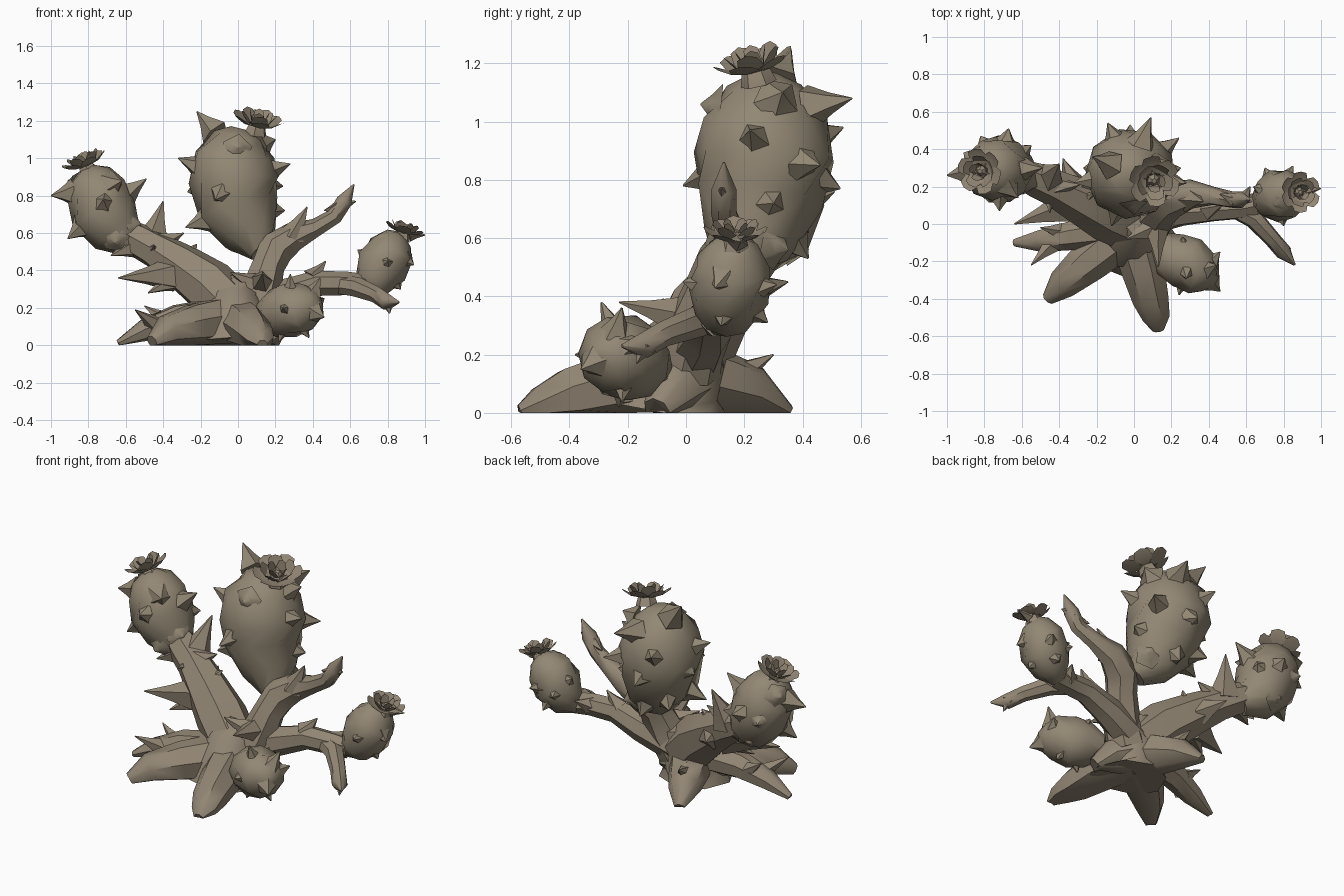
import bpy, bmesh, math
from mathutils import Vector, Matrix


def material(name, col):
    m = bpy.data.materials.new(name)
    m.diffuse_color = (*col, 1)
    return m


STEM = material("stem", (0.29, 0.24, 0.175))
BULB = material("bulb", (0.29, 0.245, 0.175))
PETAL = material("petal", (0.29, 0.24, 0.175))


def finish(name, bm, mat, angle=50):
    for v in bm.verts:
        v.co.z = max(v.co.z, 0.0)
    bmesh.ops.recalc_face_normals(bm, faces=bm.faces)
    me = bpy.data.meshes.new(name)
    bm.to_mesh(me)
    bm.free()
    me.materials.append(mat)
    ob = bpy.data.objects.new(name, me)
    bpy.context.collection.objects.link(ob)
    bpy.ops.object.select_all(action='DESELECT')
    ob.select_set(True)
    bpy.context.view_layer.objects.active = ob
    bpy.ops.object.shade_smooth_by_angle(angle=math.radians(angle))
    return ob


def loft(bm, path, sides):
    """Sweep rings along (x, y, z, radius) points, frame carried along the path."""
    pts = [Vector(p[:3]) for p in path]
    rings = []
    t0 = (pts[1] - pts[0]).normalized()
    u = t0.orthogonal().normalized()
    for i, p in enumerate(pts):
        t = (pts[min(i + 1, len(pts) - 1)] - pts[max(i - 1, 0)]).normalized()
        u = t0.rotation_difference(t) @ u
        w = t.cross(u)
        t0 = t
        ring = []
        for k in range(sides):
            a = 2 * math.pi * (k + 0.5 * (i % 2) * (sides > 7)) / sides
            ring.append(bm.verts.new(p + path[i][3] * (u * math.cos(a) + w * math.sin(a))))
        rings.append(ring)
    for a, b in zip(rings, rings[1:]):
        for k in range(sides):
            n = (k + 1) % sides
            bm.faces.new((a[k], a[n], b[n], b[k]))
    bm.faces.new(rings[0])
    bm.faces.new(rings[-1])


def spike(bm, base, tip, r):
    base, tip = Vector(base), Vector(tip)
    mid = base.lerp(tip, 0.5)
    loft(bm, [(*base, r * 1.2), (*mid, r * 0.55), (*tip, 0.003)], 5)


def stem(name, path, spikes=(), sides=7):
    bm = bmesh.new()
    loft(bm, path, sides)
    for base, tip, r in spikes:
        spike(bm, base, tip, r)
    return finish(name, bm, STEM)


def bulb(name, path, tips, r, inset=0.75):
    """Rounded body; each thorn runs from inside the body out to its tip."""
    bm = bmesh.new()
    loft(bm, path, 9)
    pts = [Vector(p[:3]) for p in path]
    for tip in tips:
        tip = Vector(tip)
        i = max(range(len(pts) - 2), key=lambda j: path[j][3] - (pts[j] - tip).length)
        d = (tip - pts[i]).normalized()
        spike(bm, pts[i] + d * path[i][3] * inset, tip, r)
    return finish(name, bm, BULB)


def flower(name, loc, normal, size):
    """Three cupped whorls of broad petals around a small bud."""
    bm = bmesh.new()
    for n, s, lift, off in ((6, 1.0, 0.4, 0), (5, 0.7, 0.58, 0.4), (4, 0.38, 0.62, 0.9)):
        for k in range(n):
            rot = Matrix.Rotation(off + 2 * math.pi * k / n, 4, 'Z')
            h = math.pi / n * 1.15
            prof = [(0.1, 0, 0), (0.62, -h * 0.65, lift * 0.4), (0.62, 0, lift * 0.25),
                    (0.62, h * 0.65, lift * 0.4), (0.93, -h * 0.5, lift * 0.85),
                    (1.0, 0, lift), (0.93, h * 0.5, lift * 0.85)]
            v = [bm.verts.new(rot @ Vector((x * s, y * s, z))) for x, y, z in prof]
            for f in ((0, 1, 2), (0, 2, 3), (1, 4, 5, 2), (2, 5, 6, 3)):
                bm.faces.new([v[j] for j in f])
    loft(bm, [(0, 0, -0.3, 0.45), (0, 0, 0.05, 0.35), (0, 0, 0.3, 0.1)], 6)
    q = Vector(normal).to_track_quat('Z', 'Y').to_matrix().to_4x4()
    bm.transform(Matrix.Translation(loc) @ q @ Matrix.Scale(size, 4))
    return finish(name, bm, PETAL, 30)


# Base mound and roots, flattened on the ground
stem("base_mound", [(-0.02, -0.08, 0, 0.22), (-0.02, -0.06, 0.1, 0.19),
                    (-0.01, 0, 0.24, 0.15), (0.02, 0.03, 0.34, 0.09)], sides=8)
stem("root_front", [(-0.01, -0.03, 0.13, 0.13), (0.05, -0.24, 0.1, 0.12),
                    (0.09, -0.4, 0.06, 0.1), (0.12, -0.5, 0.02, 0.075), (0.13, -0.57, 0.0, 0.03)])
stem("root_front_left", [(-0.05, -0.05, 0.14, 0.13), (-0.24, -0.2, 0.11, 0.115),
                         (-0.38, -0.32, 0.08, 0.085), (-0.46, -0.4, 0.02, 0.035)])
stem("root_left", [(-0.05, -0.02, 0.17, 0.1), (-0.33, -0.06, 0.14, 0.08),
                   (-0.5, -0.09, 0.08, 0.06), (-0.64, -0.1, 0.01, 0.02)],
     [((-0.43, -0.1, 0.1), (-0.55, -0.22, 0.19), 0.05),
      ((-0.4, -0.04, 0.14), (-0.5, -0.02, 0.21), 0.04)])
stem("root_back", [(-0.04, 0, 0.13, 0.13), (-0.1, 0.12, 0.1, 0.115),
                   (-0.15, 0.23, 0.07, 0.095), (-0.2, 0.35, 0.0, 0.03)],
     [((-0.12, 0.16, 0.12), (-0.16, 0.3, 0.2), 0.055)])
stem("root_right", [(0, 0, 0.12, 0.12), (0.12, -0.05, 0.08, 0.1), (0.2, -0.1, 0.01, 0.05)])

# Left arm with thorns
stem("left_arm", [(-0.02, 0, 0.18, 0.15), (-0.16, 0.06, 0.32, 0.15), (-0.3, 0.13, 0.42, 0.125),
                  (-0.44, 0.2, 0.51, 0.1), (-0.53, 0.24, 0.56, 0.095), (-0.6, 0.27, 0.6, 0.08)],
     [((-0.46, 0.24, 0.55), (-0.4, 0.32, 0.77), 0.08),
      ((-0.42, 0.2, 0.54), (-0.29, 0.21, 0.6), 0.06),
      ((-0.28, 0.13, 0.46), (-0.22, 0.16, 0.54), 0.06),
      ((-0.34, 0.1, 0.38), (-0.64, 0.0, 0.36), 0.085),
      ((-0.32, 0.1, 0.36), (-0.48, 0.02, 0.28), 0.065),
      ((-0.55, 0.23, 0.53), (-0.68, 0.18, 0.48), 0.06),
      ((-0.32, 0.2, 0.42), (-0.38, 0.35, 0.45), 0.07),
      ((-0.46, 0.2, 0.5), (-0.45, 0.06, 0.53), 0.05)])

# Central branch and its side twig
stem("central_branch", [(0.05, 0, 0.15, 0.12), (0.12, 0.03, 0.28, 0.11),
                        (0.16, 0.08, 0.42, 0.09), (0.2, 0.13, 0.51, 0.1),
                        (0.3, 0.16, 0.58, 0.08), (0.42, 0.15, 0.63, 0.05),
                        (0.52, 0.13, 0.69, 0.045), (0.57, 0.13, 0.77, 0.045),
                        (0.62, 0.13, 0.86, 0.004)],
     [((0.29, 0.14, 0.58), (0.37, 0.12, 0.74), 0.065),
      ((0.54, 0.13, 0.74), (0.46, 0.16, 0.72), 0.035),
      ((0.56, 0.13, 0.75), (0.63, 0.12, 0.77), 0.035),
      ((0.1, -0.02, 0.32), (-0.04, -0.08, 0.39), 0.06),
      ((0.12, -0.02, 0.33), (0.13, -0.23, 0.38), 0.06)])

# Right arm and its drooping twig
stem("right_arm", [(0.05, 0.03, 0.2, 0.1), (0.25, 0.07, 0.27, 0.085),
                   (0.42, 0.08, 0.33, 0.07), (0.58, 0.09, 0.33, 0.065), (0.68, 0.11, 0.32, 0.06)],
     [((0.4, 0.08, 0.36), (0.47, 0.1, 0.45), 0.05),
      ((0.58, 0.12, 0.34), (0.62, 0.2, 0.38), 0.045)])
stem("right_twig", [(0.5, 0.1, 0.33, 0.05), (0.64, 0.03, 0.31, 0.055), (0.74, -0.08, 0.27, 0.045),
                    (0.8, -0.15, 0.23, 0.045), (0.86, -0.22, 0.23, 0.006)],
     [((0.8, -0.14, 0.23), (0.81, -0.17, 0.17), 0.035)])

# Thorny bulbs
bulb("main_bulb", [(0.13, 0.16, 0.5, 0.07), (0.07, 0.21, 0.59, 0.155), (0, 0.25, 0.73, 0.22),
                   (-0.02, 0.27, 0.88, 0.245), (-0.02, 0.27, 1.02, 0.215),
                   (0, 0.27, 1.12, 0.13), (0.01, 0.27, 1.16, 0.05)],
     [(-0.22, 0.36, 1.25), (-0.32, 0.22, 1.0), (-0.28, 0.2, 0.63), (0.28, 0.22, 0.97),
      (0.25, 0.3, 0.72), (0.09, 0.57, 1.08), (-0.14, 0.54, 0.98), (0.24, 0.46, 0.85),
      (-0.02, 0.53, 0.77), (0.02, 0.42, 0.53), (0, 0.05, 1.06), (-0.12, -0.01, 0.78),
      (-0.27, 0.3, 0.82), (0.18, 0.35, 0.56), (-0.18, 0.42, 0.62), (0.2, 0.33, 1.1)], 0.07)
bulb("left_bulb", [(-0.55, 0.25, 0.53, 0.07), (-0.65, 0.28, 0.61, 0.15), (-0.72, 0.29, 0.72, 0.185),
                   (-0.76, 0.29, 0.83, 0.165), (-0.79, 0.29, 0.91, 0.115), (-0.81, 0.29, 0.95, 0.04)],
     [(-1.0, 0.26, 0.8), (-0.91, 0.22, 0.57), (-0.49, 0.3, 0.89), (-0.67, 0.51, 0.76),
      (-0.82, 0.47, 0.72), (-0.55, 0.42, 0.72), (-0.52, 0.2, 0.65), (-0.72, 0.07, 0.78),
      (-0.91, 0.38, 0.88), (-0.62, 0.14, 0.88), (-0.72, 0.42, 0.56), (-0.66, 0.13, 0.55)], 0.065)
bulb("right_bulb", [(0.65, 0.11, 0.31, 0.05), (0.71, 0.13, 0.34, 0.105), (0.77, 0.15, 0.42, 0.145),
                    (0.82, 0.16, 0.51, 0.13), (0.86, 0.17, 0.57, 0.08), (0.88, 0.17, 0.59, 0.03)],
     [(0.64, 0.2, 0.51), (0.94, 0.1, 0.43), (0.7, 0.3, 0.42), (0.85, 0.31, 0.44),
      (0.8, -0.01, 0.45), (0.87, 0.12, 0.3), (0.75, 0.1, 0.59), (0.78, 0.28, 0.31)], 0.045)
bulb("front_bulb", [(0.13, -0.1, 0.16, 0.07), (0.2, -0.16, 0.17, 0.13), (0.28, -0.21, 0.19, 0.15),
                    (0.36, -0.26, 0.2, 0.13), (0.41, -0.29, 0.2, 0.085), (0.44, -0.31, 0.2, 0.03)],
     [(0.44, -0.22, 0.36), (0.46, -0.36, 0.15), (0.28, -0.29, 0.38), (0.46, -0.15, 0.25),
      (0.24, -0.38, 0.2), (0.22, -0.23, 0.02), (0.38, -0.22, 0.04), (0.26, -0.07, 0.28)], 0.05, 0.6)

# Flowers crowning the bulbs
flower("main_flower", (0.1, 0.24, 1.17), (0.2, -0.25, 1), 0.14)
flower("left_flower", (-0.81, 0.285, 0.955), (-0.4, -0.1, 1), 0.125)
flower("right_flower", (0.88, 0.17, 0.595), (0.3, 0, 1), 0.11)
bm = bmesh.new()
spike(bm, (0.92, 0.18, 0.59), (1.0, 0.19, 0.59), 0.03)
finish("right_flower_sepal", bm, PETAL)
